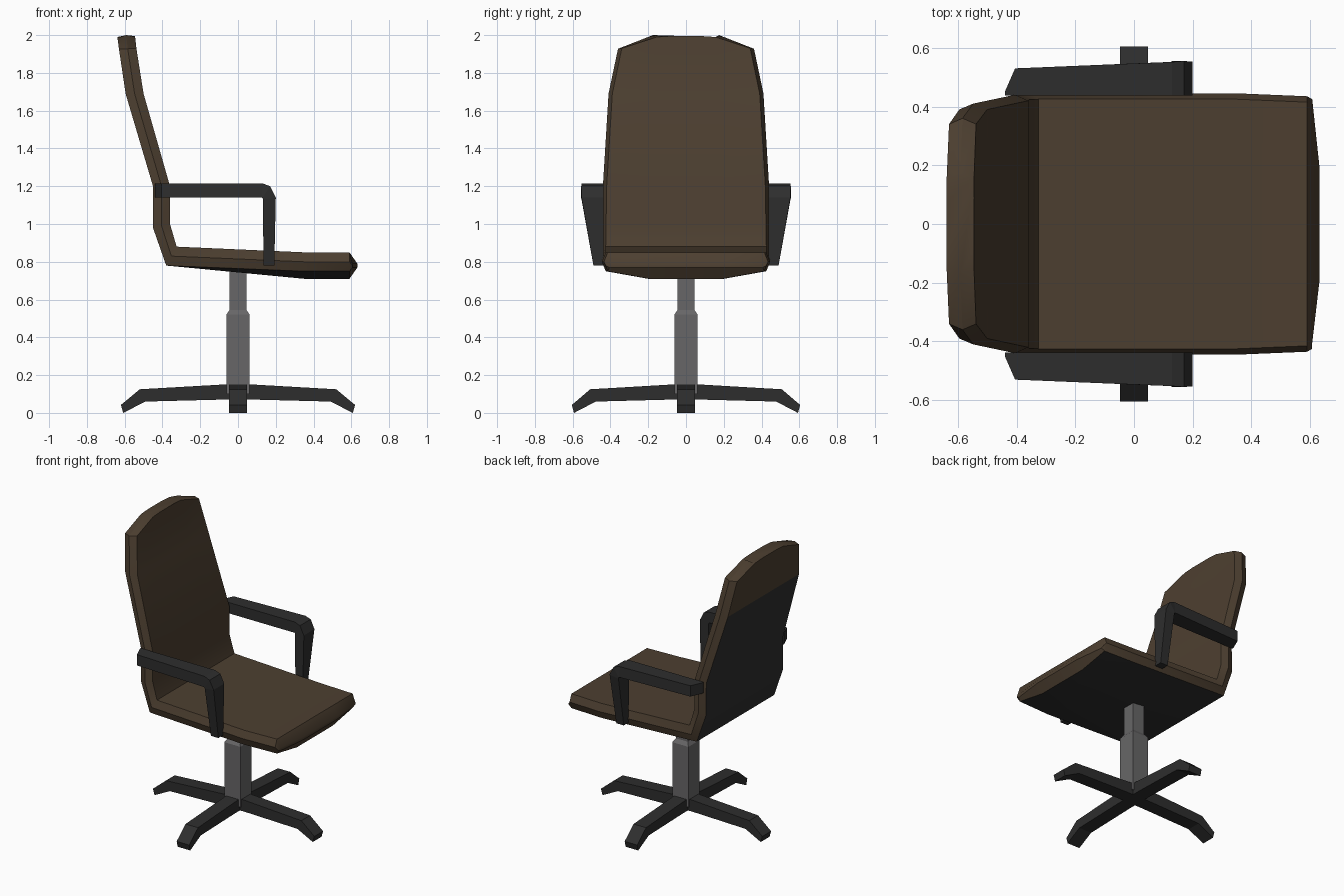
import bpy, bmesh, math
from mathutils import Matrix

if "Cube" in bpy.data.objects:
    bpy.data.objects.remove(bpy.data.objects["Cube"])


def material(name, rgb):
    m = bpy.data.materials.new(name)
    m.diffuse_color = (*rgb, 1)
    m.use_nodes = True
    m.node_tree.nodes["Principled BSDF"].inputs["Base Color"].default_value = m.diffuse_color
    return m


BROWN = material("brown leather", (0.074, 0.050, 0.030))
BLACK = material("black plastic", (0.027, 0.027, 0.027))
GREY = material("grey metal", (0.137, 0.134, 0.137))


def loft(name, rings, mats, index_rule=None):
    """Skin a row of equal-length rings and cap both ends."""
    bm = bmesh.new()
    rows = [[bm.verts.new(p) for p in ring] for ring in rings]
    n = len(rows[0])
    for i in range(len(rows) - 1):
        for j in range(n):
            k = (j + 1) % n
            f = bm.faces.new((rows[i][j], rows[i][k], rows[i + 1][k], rows[i + 1][j]))
            if index_rule:
                f.material_index = index_rule(i, j)
    bm.faces.new(rows[0][::-1])
    bm.faces.new(rows[-1])
    bmesh.ops.recalc_face_normals(bm, faces=bm.faces)
    me = bpy.data.meshes.new(name)
    bm.to_mesh(me)
    bm.free()
    for m in mats:
        me.materials.append(m)
    ob = bpy.data.objects.new(name, me)
    bpy.context.collection.objects.link(ob)
    return ob


# Seat and back shell: inner x,z / outer x,z / half width / rim lift / side setback
stations = [
    (0.632, 0.79, 0.632, 0.77, 0.425, 0.00, 0.025),
    (0.590, 0.85, 0.590, 0.71, 0.435, 0.04, 0.0),
    (0.350, 0.85, 0.350, 0.71, 0.445, 0.04, 0.0),
    (-0.325, 0.88, -0.380, 0.78, 0.445, 0.00, 0.0),
    (-0.360, 1.00, -0.450, 0.98, 0.443, 0.00, 0.0),
    (-0.360, 1.20, -0.450, 1.20, 0.440, 0.00, 0.0),
    (-0.500, 1.69, -0.595, 1.69, 0.410, 0.00, 0.0),
    (-0.538, 1.93, -0.630, 1.925, 0.360, 0.00, 0.0),
    (-0.545, 1.99, -0.638, 1.985, 0.175, 0.00, 0.0),
]
rings = []
for s, (ix, iz, ox, oz, w, lift, back) in enumerate(stations):
    a, e = 0.45 * w, w - 0.02
    mx, mz = (ix + ox) / 2 - back, (iz + oz + lift) / 2
    if s == len(stations) - 1:
        mz = 2.0
    rings.append([
        (ix - back, -e, iz), (ix, -a, iz), (ix, a, iz), (ix - back, e, iz),
        (mx, w, mz),
        (ox - back, e, oz + lift), (ox, a, oz), (ox, -a, oz), (ox - back, -e, oz + lift),
        (mx, -w, mz)])
# rounded crown of the backrest
for j in (1, 2, 6, 7):
    x, y, z = rings[-1][j]
    rings[-1][j] = (x, y, z + 0.005)
shell = loft("seat_and_back", rings, [BROWN, BLACK],
             lambda i, j: 1 if j in (5, 6, 7) and 1 <= i <= 5 else 0)
bpy.context.view_layer.objects.active = shell
shell.select_set(True)
bpy.ops.object.shade_smooth_by_angle(angle=math.radians(30))
shell.select_set(False)

# Armrests: under x,z / top x,z / outer y
arm_path = [
    (-0.440, 1.14, -0.440, 1.215, 0.450),
    (-0.405, 1.14, -0.405, 1.215, 0.530),
    (0.125, 1.14, 0.130, 1.215, 0.552),
    (0.130, 1.138, 0.170, 1.200, 0.555),
    (0.132, 1.13, 0.200, 1.140, 0.553),
    (0.135, 0.78, 0.192, 0.780, 0.490),
]
for side, label in ((-1, "right"), (1, "left")):
    loft("armrest_" + label,
         [[(ux, side * 0.437, uz), (ux, side * oy, uz),
           (tx, side * oy, tz), (tx, side * 0.437, tz)]
          for ux, uz, tx, tz, oy in arm_path], [BLACK])

# Gas column: square, stepped
loft("column",
     [[(sx * r, sy * r, z) for sx, sy in ((-1, -1), (1, -1), (1, 1), (-1, 1))]
      for r, z in ((0.062, 0.10), (0.062, 0.52), (0.045, 0.545), (0.045, 0.765))],
     [GREY])

# Four base legs: x, bottom z, top x, top z
leg_path = [(0.0, 0.07, 0.0, 0.155), (0.10, 0.07, 0.10, 0.149),
            (0.49, 0.06, 0.52, 0.125), (0.608, 0.0, 0.62, 0.042)]
for i in range(4):
    leg = loft("base_leg_%d" % (i + 1),
               [[(bx, -0.048, bz), (bx, 0.048, bz), (tx, 0.048, tz), (tx, -0.048, tz)]
                for bx, bz, tx, tz in leg_path], [BLACK])
    stretch = 0.975 if i % 2 else 1.0
    leg.data.transform(Matrix.Rotation(i * math.pi / 2, 4, "Z")
                       @ Matrix.Diagonal((stretch, 1, 1, 1)))
